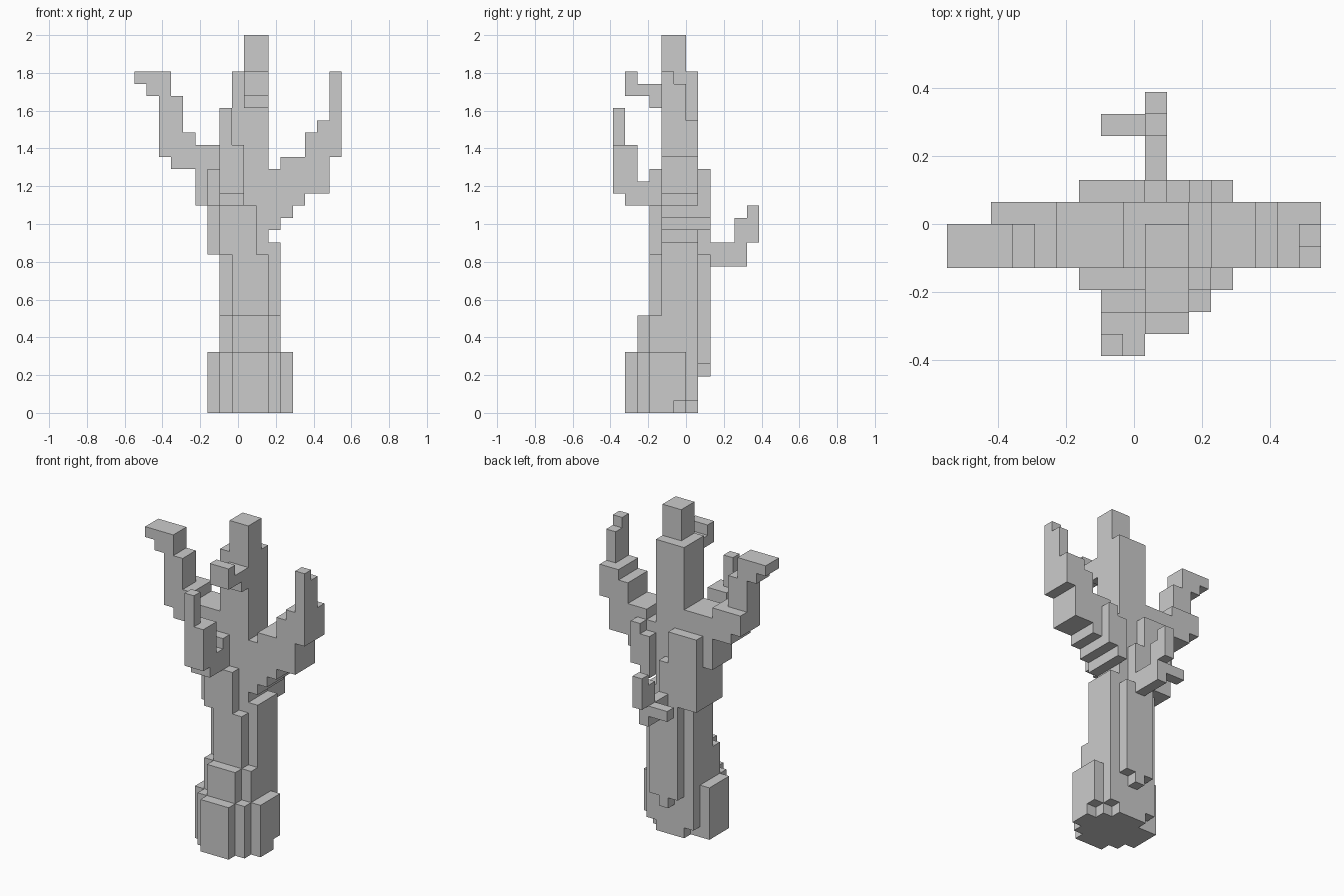
import bpy, bmesh, math
from mathutils import Vector

if "Cube" in bpy.data.objects:
    bpy.data.objects.remove(bpy.data.objects["Cube"])

U = 2 / 31                              # one block; the tree is 17 x 12 x 31 blocks
ORIGIN = Vector((-8.5, -6, 0))
SIDES = [  # direction, quad corners
    ((1, 0, 0), "100 110 111 101"), ((-1, 0, 0), "000 001 011 010"),
    ((0, 1, 0), "010 011 111 110"), ((0, -1, 0), "000 100 101 001"),
    ((0, 0, 1), "001 101 111 011"), ((0, 0, -1), "000 010 110 100")]


def part(name, boxes, cuts=()):
    """Union of block boxes (x0,x1, y0,y1, z0,z1) as one clean flat-faced shell."""
    def fill(bs):
        return {(x, y, z) for a, b, c, d, e, f in bs
                for x in range(a, b) for y in range(c, d) for z in range(e, f)}
    cells = fill(boxes) - fill(cuts)
    bm = bmesh.new()
    verts = {}
    for c in sorted(cells):
        for d, quad in SIDES:
            if tuple(p + q for p, q in zip(c, d)) in cells:
                continue
            face = []
            for corner in quad.split():
                k = tuple(p + int(q) for p, q in zip(c, corner))
                if k not in verts:
                    verts[k] = bm.verts.new((Vector(k) + ORIGIN) * U)
                face.append(verts[k])
            bm.faces.new(face)
    bmesh.ops.dissolve_limit(bm, angle_limit=math.radians(1),
                             verts=bm.verts[:], edges=bm.edges[:])
    mesh = bpy.data.meshes.new(name)
    bm.to_mesh(mesh)
    bm.free()
    bpy.context.collection.objects.link(bpy.data.objects.new(name, mesh))


# Trunk core, rising to the square top
part("trunk", [
    (7, 12, 4, 7, 0, 14), (6, 11, 4, 7, 13, 17), (7, 11, 4, 7, 17, 22),
    (8, 11, 4, 7, 22, 28), (9, 11, 4, 6, 28, 31),
], cuts=[(11, 12, 6, 7, 0, 1), (7, 8, 6, 7, 0, 1)])

# Flared roots around the foot
part("roots", [
    (8, 11, 1, 2, 0, 5), (7, 12, 2, 3, 0, 5), (8, 11, 2, 3, 5, 8),
    (6, 7, 3, 6, 0, 5), (12, 13, 3, 6, 0, 5), (7, 12, 3, 4, 0, 8),
], cuts=[(12, 13, 5, 6, 0, 1)])

# Bark layers on the front and the back
part("front_bark", [(8, 11, 3, 4, 8, 13), (7, 10, 3, 4, 13, 17), (6, 9, 3, 4, 17, 20)])
part("back_bark", [
    (8, 11, 7, 8, 4, 13), (9, 10, 7, 8, 3, 17), (6, 9, 7, 8, 13, 20)])

# Large side branches
part("left_branch", [
    (5, 7, 4, 7, 17, 22), (3, 5, 4, 7, 20, 23), (2, 3, 4, 7, 21, 23),
    (3, 4, 4, 6, 23, 26), (2, 3, 4, 6, 23, 28), (1, 2, 4, 6, 26, 28), (0, 1, 4, 6, 27, 28)])
part("right_branch", [
    (11, 12, 4, 7, 15, 20), (12, 13, 4, 7, 16, 21), (13, 14, 4, 7, 17, 21),
    (14, 15, 4, 7, 18, 23), (15, 16, 4, 7, 18, 24), (16, 17, 4, 7, 21, 24),
    (16, 17, 4, 6, 24, 27), (16, 17, 4, 5, 27, 28),
    (11, 12, 7, 8, 15, 19), (12, 13, 7, 8, 16, 20)])

# Small twigs
part("front_twig", [
    (7, 9, 2, 3, 17, 19), (7, 9, 1, 2, 17, 22), (7, 9, 0, 1, 18, 22), (7, 8, 0, 1, 22, 25)])
part("upper_twig", [(9, 11, 3, 4, 25, 27), (9, 11, 2, 3, 26, 27), (9, 11, 1, 2, 26, 28)])
part("back_twig", [
    (9, 10, 8, 10, 12, 14), (9, 10, 10, 11, 12, 16), (9, 10, 11, 12, 14, 17),
    (7, 9, 10, 11, 13, 14)])
